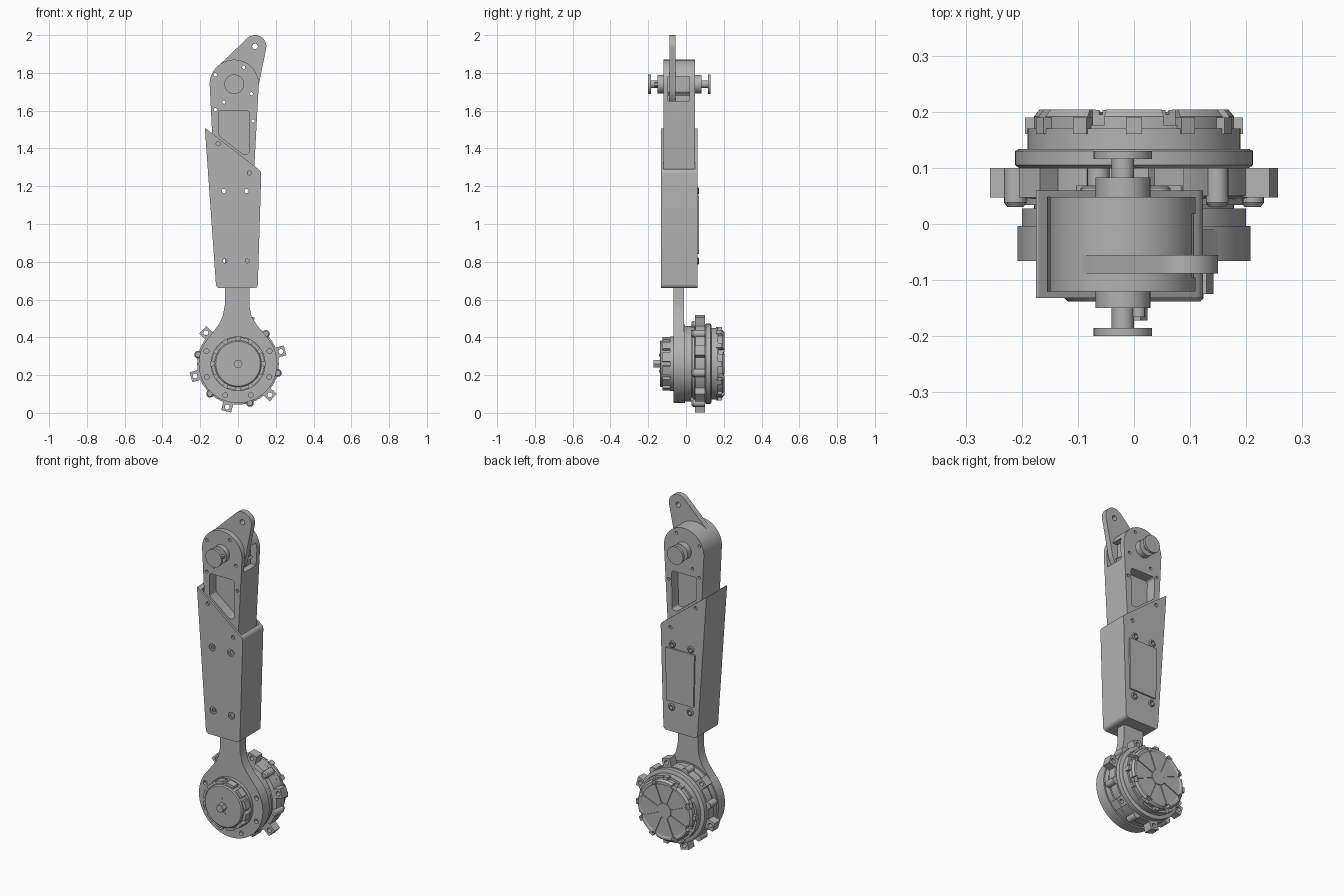
import bpy
import bmesh
from math import cos, sin, radians, pi
from mathutils import Vector, Matrix
from mathutils.geometry import convex_hull_2d

cube = bpy.data.objects.get("Cube")
if cube:
    bpy.data.objects.remove(cube, do_unlink=True)

gray = bpy.data.materials.new("machined gray")
gray.use_nodes = True
COLOR = (0.45, 0.45, 0.45, 1)
gray.diffuse_color = COLOR
gray.node_tree.nodes["Principled BSDF"].inputs["Base Color"].default_value = COLOR

HIP = (-0.02, 1.74)
WHEEL = (0, 0.26)


def finish(name, bm):
    bmesh.ops.recalc_face_normals(bm, faces=bm.faces)
    mesh = bpy.data.meshes.new(name)
    bm.to_mesh(mesh)
    bm.free()
    mesh.materials.append(gray)
    obj = bpy.data.objects.new(name, mesh)
    bpy.context.collection.objects.link(obj)
    return obj


def prism(name, points, y0, y1):
    """Extrude an x/z outline from y0 to y1."""
    bm = bmesh.new()
    face = bm.faces.new([bm.verts.new((x, y0, z)) for x, z in points])
    out = bmesh.ops.extrude_face_region(bm, geom=[face])
    moved = [v for v in out["geom"] if isinstance(v, bmesh.types.BMVert)]
    bmesh.ops.translate(bm, verts=moved, vec=(0, y1 - y0, 0))
    return finish(name, bm)


def hull(circles, n=48):
    """Rounded outline wrapped around circles (x, z, radius)."""
    pts = [Vector((x + r * cos(2 * pi * i / n), z + r * sin(2 * pi * i / n)))
           for x, z, r in circles for i in range(n)]
    return [pts[i] for i in convex_hull_2d(pts)]


def disk(name, center, r, y0, y1, n=24):
    return prism(name, hull([(*center, r)], n), y0, y1)


def lathe(name, center, profile, n=64):
    """Turn a (radius, y) profile about the y direction."""
    bm = bmesh.new()
    verts = [bm.verts.new((r, y, 0)) for r, y in profile]
    edges = [bm.edges.new(pair) for pair in zip(verts, verts[1:])]
    bmesh.ops.spin(bm, geom=verts + edges, axis=(0, 1, 0), cent=(0, 0, 0),
                   angle=2 * pi, steps=n)
    bmesh.ops.remove_doubles(bm, verts=bm.verts, dist=1e-5)
    bmesh.ops.translate(bm, verts=bm.verts, vec=(center[0], 0, center[1]))
    return finish(name, bm)


def box(name, x, y, z):
    return prism(name, [(x[0], z[0]), (x[1], z[0]), (x[1], z[1]), (x[0], z[1])], *y)


def polar(angle, r, center=WHEEL):
    return (center[0] + r * cos(radians(angle)), center[1] + r * sin(radians(angle)))


def spoke(name, angle, r0, r1, half, y0, y1):
    """Radial bar about the wheel centre."""
    d = Vector((cos(radians(angle)), sin(radians(angle))))
    s = Vector((-d.y, d.x)) * half
    c = Vector(WHEEL)
    return prism(name, [c + d * r0 - s, c + d * r1 - s, c + d * r1 + s, c + d * r0 + s], y0, y1)


def cut(obj, cutters):
    for c in cutters:
        c.hide_render = True
        mod = obj.modifiers.new("cut", "BOOLEAN")
        mod.operation, mod.solver, mod.object = "DIFFERENCE", "EXACT", c
    graph = bpy.context.evaluated_depsgraph_get()
    mesh = bpy.data.meshes.new_from_object(obj.evaluated_get(graph))
    obj.modifiers.clear()
    obj.data = mesh
    for c in cutters:
        bpy.data.objects.remove(c, do_unlink=True)


# Upper housing with side pockets, bolt holes and a lever slot
housing = prism("upper_housing", hull([(*HIP, 0.13), (-0.12, 1.24, 0.005), (0.078, 1.24, 0.005)], 64),
                -0.12, 0.048)
pocket = hull([(-0.088, 1.585, 0.015), (0.045, 1.585, 0.015), (0.043, 1.385, 0.015),
               (0.03, 1.385, 0.015), (-0.085, 1.475, 0.015)], 16)
bolts = [(-0.12, 1.79), (0.03, 1.83), (0.07, 1.69), (-0.12, 1.605), (0.08, 1.545), (-0.075, 1.645)]
cut(housing, [prism("pocket", pocket, -0.2, -0.06), prism("pocket", pocket, -0.012, 0.2),
              box("slot", (0.07, 0.3), (-0.095, 0.018), (1.65, 1.78))]
    + [disk("hole", p, 0.009, -0.2, 0.2, 12) for p in bolts])

# Swinging lever on top
lever = prism("lever", hull([(*HIP, 0.128), (0.09, 1.94, 0.06)], 64), -0.088, -0.055)
cut(lever, [disk("hole", (0.09, 1.94), 0.015, -0.3, 0.3)]
    + [disk("hole", p, 0.009, -0.2, 0.2, 12) for p in bolts])

# Hip shaft, bosses and end flanges
lathe("hip_shaft", HIP, [(0, -0.2), (0.052, -0.2), (0.052, -0.185), (0.02, -0.185), (0.02, -0.15),
                         (0.049, -0.15), (0.049, 0.083), (0.02, 0.083), (0.02, 0.116),
                         (0.052, 0.116), (0.052, 0.13), (0, 0.13)], 40)
disk("hip_pin", (0.008, 1.74), 0.012, -0.166, -0.15, 12)

# Hollow sleeve with slanted mouth
sleeve = prism("sleeve", hull([(-0.172, 1.503, 0.003), (0.095, 1.265, 0.028),
                               (0.083, 0.682, 0.022), (-0.095, 0.682, 0.022)], 32), -0.132, 0.06)
screws = [(-0.075, 1.175), (0.045, 1.175), (-0.07, 0.805), (0.05, 0.805)]
cavity = [(-0.161, 1.6), (0.09, 1.6), (0.108, 1.25), (0.09, 0.675), (-0.1, 0.675)]
cut(sleeve, [prism("cavity", cavity, -0.12, 0.048)]
    + [disk("hole", p, 0.011, -0.3, 0.3, 16) for p in screws + [(-0.105, 1.425), (0.06, 1.27)]]
    + [disk("recess", p, 0.021, -0.3, -0.126) for p in screws])
cover = prism("back_cover", hull([(-0.097, 1.145, 0.006), (0.08, 1.145, 0.006),
                                  (0.075, 0.846, 0.006), (-0.09, 0.846, 0.006)], 16), 0.055, 0.069)
for p in screws:
    lathe("sleeve_screw", p, [(0.011, 0.058), (0.02, 0.058), (0.02, 0.064), (0.015, 0.068),
                              (0.011, 0.068), (0.011, 0.058)], 20)

# Lower arm flaring into the wheel carrier
prism("lower_arm", [(0.06, 0.95), (-0.07, 0.95), (-0.07, 0.57), (-0.08, 0.515), (-0.1, 0.47),
                    (-0.15, 0.405), (0.15, 0.405), (0.1, 0.465), (0.072, 0.51), (0.06, 0.57)],
      -0.066, -0.01)
carrier = disk("wheel_carrier", WHEEL, 0.208, -0.066, -0.004, 72)
cut(carrier, [disk("hole", polar(a, 0.18), 0.013, -0.1, -0.045, 16)
              for a in (22, -23, -68, -112, -157, 158)])

# Front hub with ribs and hexagonal stub
lathe("front_hub", WHEEL, [(0, -0.138), (0.118, -0.138), (0.124, -0.132), (0.124, -0.085),
                           (0.145, -0.085), (0.145, -0.06), (0, -0.06)])
for k in range(12):
    spoke("hub_rib", 15 + 30 * k, 0.11, 0.14, 0.024, -0.125, -0.08)
disk("hub_stub", WHEEL, 0.024, -0.172, -0.13, 6)
for dx, dz in ((-0.01, 0.045), (0.01, -0.04)):
    disk("hub_pin", (dx, WHEEL[1] + dz), 0.007, -0.142, -0.13, 10)

# Motor body, stepped rings
lathe("motor_body", WHEEL, [(0, -0.01), (0.2, -0.01), (0.2, 0.028), (0.178, 0.028), (0.178, 0.034),
                            (0.195, 0.034), (0.195, 0.045), (0.216, 0.05), (0.216, 0.1),
                            (0.205, 0.1), (0.212, 0.105), (0.212, 0.13), (0.205, 0.134),
                            (0.19, 0.134), (0.19, 0.17), (0, 0.17)], 80)

# Mounting lugs and clamp screws around the flange
for k in range(6):
    a = 16 + 60 * k
    lug = spoke("mounting_lug", a, 0.19, 0.259, 0.027, 0.047, 0.1)
    cut(lug, [disk("hole", polar(a, 0.236), 0.013, 0, 0.2, 16)])
    b = a + 31
    prism("screw_lug", hull([(*polar(b, 0.19), 0.022), (*polar(b, 0.217), 0.02)], 24), 0.047, 0.1)
    lathe("clamp_screw", polar(b, 0.217), [(0, 0.03), (0.014, 0.03), (0.02, 0.038), (0.02, 0.048),
                                           (0, 0.048)], 20)

# Back cap: chamfered dish with rim notches and petal grooves
cap = lathe("back_cap", WHEEL, [(0, 0.2), (0.15, 0.2), (0.156, 0.204), (0.168, 0.204), (0.178, 0.192),
                                (0.178, 0.165), (0, 0.165)], 72)
cut(cap, [spoke("notch", 22.5 + 45 * k, 0.155, 0.22, 0.016, 0.176, 0.3) for k in range(8)]
    + [spoke("groove", 22.5 + 45 * k, 0.045, 0.16, 0.003, 0.195, 0.3) for k in range(8)])
lathe("cap_center", WHEEL, [(0, 0.203), (0.042, 0.203), (0.045, 0.195), (0, 0.195)], 32)
for k in range(12):
    spoke("rim_tab", 30 * k, 0.17, 0.194, 0.014, 0.16, 0.19)

# Crisp edges with smooth round surfaces
for obj in bpy.context.view_layer.objects:
    obj.select_set(obj.type == "MESH")
bpy.context.view_layer.objects.active = housing
bpy.ops.object.shade_smooth_by_angle(angle=radians(30))
